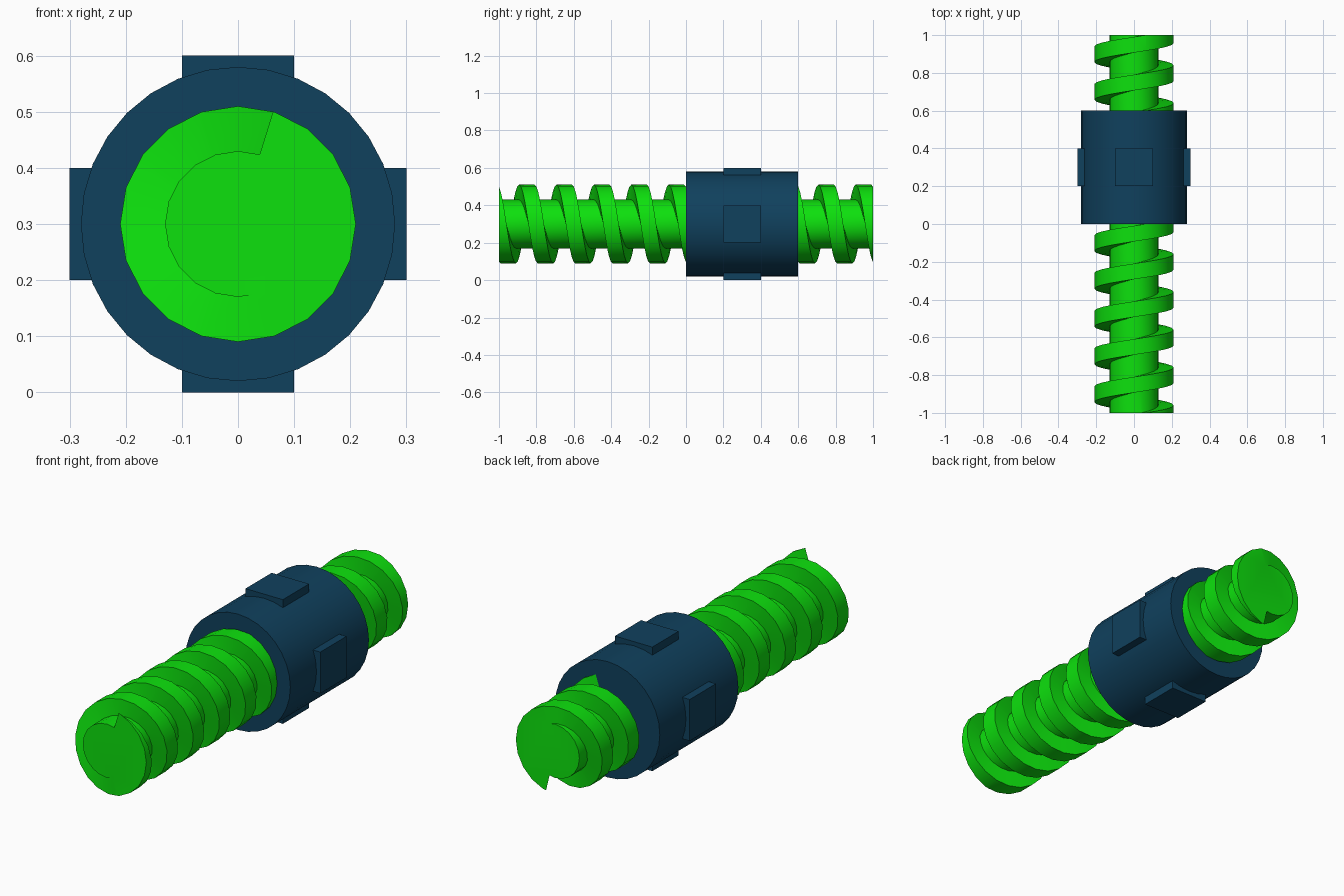
import bpy, bmesh, math
from mathutils import Matrix, Vector

if "Cube" in bpy.data.objects:
    bpy.data.objects.remove(bpy.data.objects["Cube"])

CZ = 0.3                     # height of the screw axis
PITCH, STEPS = 0.2, 20       # thread pitch, segments per turn
CORE, CREST = 0.13, 0.21     # thread radii
WIDTH = 0.083                # axial thread width


def material(name, rgb):
    m = bpy.data.materials.new(name)
    m.diffuse_color = (*rgb, 1)
    m.use_nodes = True
    m.node_tree.nodes["Principled BSDF"].inputs["Base Color"].default_value = m.diffuse_color
    return m


def finish(name, bm, mat):
    bmesh.ops.recalc_face_normals(bm, faces=bm.faces)
    me = bpy.data.meshes.new(name)
    bm.to_mesh(me)
    bm.free()
    ob = bpy.data.objects.new(name, me)
    bpy.context.collection.objects.link(ob)
    me.materials.append(mat)
    bpy.ops.object.select_all(action='DESELECT')
    bpy.context.view_layer.objects.active = ob
    ob.select_set(True)
    bpy.ops.object.shade_smooth_by_angle(angle=math.radians(30))
    return ob


green = material("screw_green", (0.004, 0.75, 0.004))
blue = material("nut_blue", (0.005, 0.052, 0.11))

# Lead screw: one-pitch profile swept along a right-handed helix, trimmed flat
h = WIDTH / 2
profile = [(CREST, -h), (CREST, h), (CORE, h), (CORE, PITCH - h), (CREST, PITCH - h)]
phase = math.radians(-2)
bm = bmesh.new()
rows = []
for i in range(13 * STEPS + 1):
    a = -2 * math.pi * i / STEPS
    y = -1 - 1.5 * PITCH + PITCH * (phase - a) / (2 * math.pi) - PITCH / 2
    rows.append([bm.verts.new((r * math.cos(a), y + dy, CZ + r * math.sin(a)))
                 for r, dy in profile])
for p, q in zip(rows, rows[1:]):
    for k in range(4):
        bm.faces.new((p[k], p[k + 1], q[k + 1], q[k]))
bmesh.ops.remove_doubles(bm, verts=bm.verts, dist=1e-4)
for s in (-1, 1):
    cut = bmesh.ops.bisect_plane(bm, geom=bm.verts[:] + bm.edges[:] + bm.faces[:],
                                 plane_co=(0, s, 0), plane_no=(0, s, 0), clear_outer=True)
    rim = [e for e in cut["geom_cut"] if isinstance(e, bmesh.types.BMEdge)]
    bmesh.ops.edgeloop_fill(bm, edges=rim)
finish("lead_screw", bm, green)

# Nut body: cylinder around the screw
bm = bmesh.new()
bmesh.ops.create_cone(bm, cap_ends=True, segments=32, radius1=0.28, radius2=0.28, depth=0.6,
                      matrix=Matrix.Translation((0, 0.3, CZ)) @ Matrix.Rotation(math.pi / 2, 4, 'X'))
finish("nut_body", bm, blue)

# Four locating keys around the nut
for i, name in enumerate(("right", "top", "left", "bottom")):
    bm = bmesh.new()
    turn = Matrix.Rotation(-i * math.pi / 2, 4, 'Y')
    bmesh.ops.create_cube(bm, size=1, matrix=Matrix.Translation((0, 0.3, CZ)) @ turn
                          @ Matrix.Translation((0.265, 0, 0)) @ Matrix.Diagonal((0.07, 0.2, 0.2, 1)))
    finish("nut_key_" + name, bm, blue)
